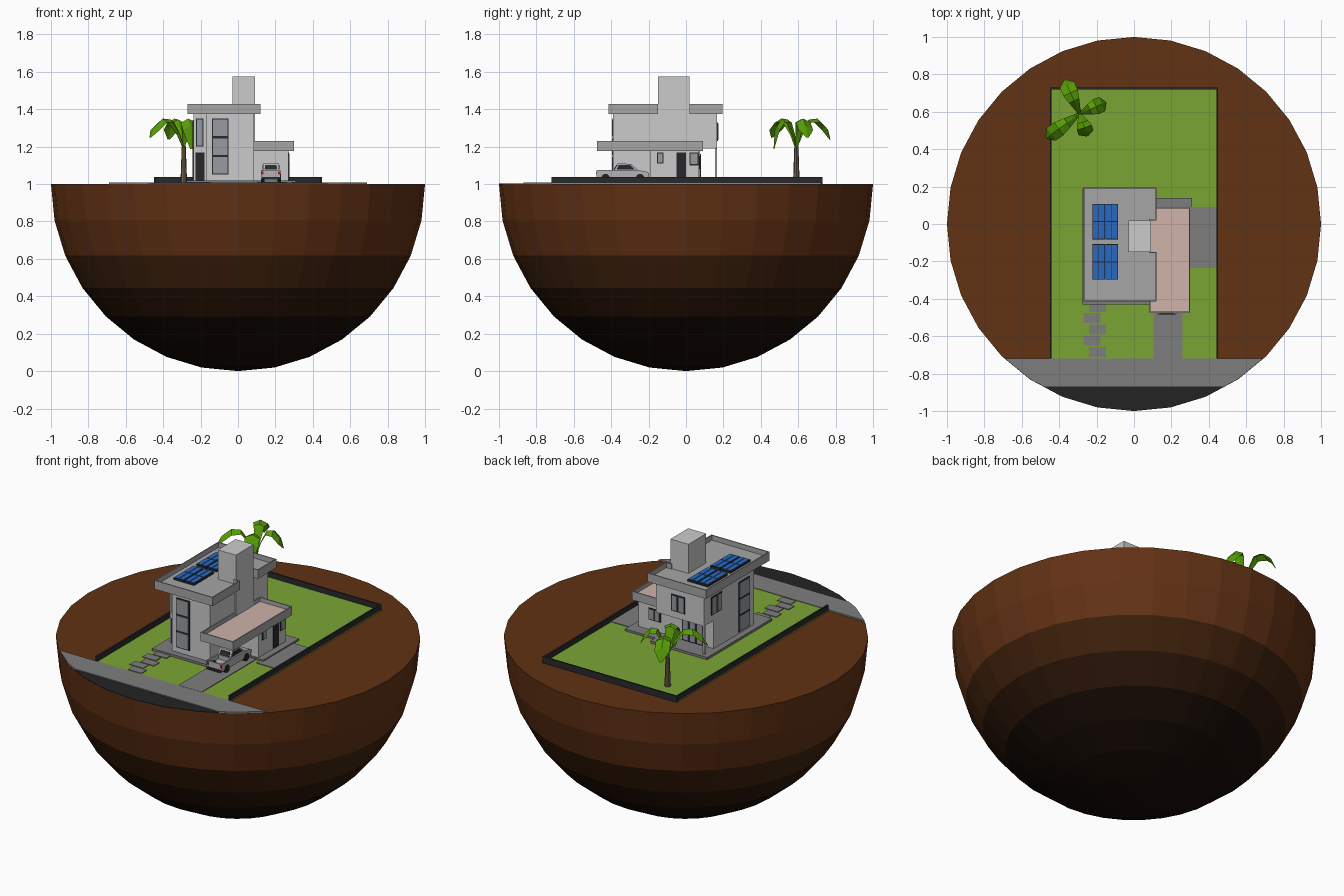
import bpy, bmesh, math
from mathutils import Vector

if "Cube" in bpy.data.objects:
    bpy.data.objects.remove(bpy.data.objects["Cube"])

mats = {}
def mat(name, rgb):
    # display colour -> linear diffuse colour
    if name not in mats:
        m = bpy.data.materials.new(name)
        m.diffuse_color = [(c / 255) ** 2.2 for c in rgb] + [1]
        m.use_nodes = True
        m.node_tree.nodes["Principled BSDF"].inputs["Base Color"].default_value = m.diffuse_color
        mats[name] = m
    return mats[name]

SOIL = [mat("soil_%d" % i, c) for i, c in enumerate(
    [(98, 53, 27), (66, 38, 20), (48, 28, 16), (30, 20, 13)])]
GRASS, DARK = mat("grass", (122, 163, 56)), mat("dark", (45, 45, 48))
PAVE, TRIM = mat("paving", (125, 125, 125)), mat("trim", (165, 165, 165))
TERRA, BLUE = mat("roof_tile", (205, 178, 168)), mat("solar_blue", (45, 105, 190))
GLASS, LEAF = mat("glass", (150, 155, 160)), mat("leaf", (88, 155, 15))
BARK, RED = mat("bark", (110, 95, 75)), mat("red", (190, 30, 25))
ROAD, CAR = mat("asphalt", (40, 40, 40)), mat("car_paint", (175, 178, 182))

def finish(name, bm, *ms):
    bmesh.ops.recalc_face_normals(bm, faces=bm.faces[:])
    me = bpy.data.meshes.new(name)
    bm.to_mesh(me)
    bm.free()
    ob = bpy.data.objects.new(name, me)
    bpy.context.collection.objects.link(ob)
    for m in ms:
        if m:
            me.materials.append(m)
    return ob

def prism(name, pts, h, m=None):
    # extrude a planar outline along vector h
    bm = bmesh.new()
    f = bm.faces.new([bm.verts.new(p) for p in pts])
    r = bmesh.ops.extrude_face_region(bm, geom=[f])
    bmesh.ops.translate(bm, vec=h, verts=[v for v in r["geom"] if isinstance(v, bmesh.types.BMVert)])
    if f not in bm.faces[:] or len(bm.faces) < len(pts) + 2:
        bm.faces.new([v for v in bm.verts[:len(pts)]])
    return finish(name, bm, m)

def box(name, x0, x1, y0, y1, z0, z1, m=None):
    return prism(name, [(x0, y0, z0), (x1, y0, z0), (x1, y1, z0), (x0, y1, z0)], (0, 0, z1 - z0), m)

def window(name, axis, sign, pos, a0, a1, z0, z1, cols=1, rows=1, pane=GLASS):
    # dark backing on a wall plane with slightly raised panes
    def slab(n, u0, u1, w0, w1, d, m):
        p0, p1 = sorted((pos - sign * .004, pos + sign * d))
        if axis == "y":
            box(n, u0, u1, p0, p1, w0, w1, m)
        else:
            box(n, p0, p1, u0, u1, w0, w1, m)
    slab(name + "_frame", a0, a1, z0, z1, .004, DARK)
    g, w, h = .006, (a1 - a0) / cols, (z1 - z0) / rows
    for i in range(cols):
        for j in range(rows):
            slab(name + "_pane", a0 + i * w + g, a0 + (i + 1) * w - g,
                 z0 + j * h + g, z0 + (j + 1) * h - g, .006, pane)

def roof(name, pts, z0, z1, deep, top):
    # slab with a sunken deck inside a thin parapet
    ob = prism(name, [(x, y, z0) for x, y in pts], (0, 0, z1 - z0), TRIM)
    bm = bmesh.new()
    bm.from_mesh(ob.data)
    f = next(f for f in bm.faces if f.calc_center_median().z > z1 - 1e-4)
    bmesh.ops.inset_region(bm, faces=[f], thickness=.009)
    r = bmesh.ops.extrude_face_region(bm, geom=[f])
    vs = [v for v in r["geom"] if isinstance(v, bmesh.types.BMVert)]
    deck = [x for x in r["geom"] if isinstance(x, bmesh.types.BMFace)]
    if f.is_valid:
        bmesh.ops.delete(bm, geom=[f], context="FACES_ONLY")
    bmesh.ops.translate(bm, vec=(0, 0, -deep), verts=vs)
    for d in deck:
        d.material_index = 1
    bm.to_mesh(ob.data)
    bm.free()
    ob.data.materials.append(top)

# half globe of layered soil
bm = bmesh.new()
bmesh.ops.create_uvsphere(bm, u_segments=32, v_segments=16, radius=1)
bmesh.ops.delete(bm, geom=[v for v in bm.verts if v.co.z > .01], context="VERTS")
bmesh.ops.contextual_create(bm, geom=[e for e in bm.edges if e.is_boundary])
bmesh.ops.translate(bm, vec=(0, 0, 1), verts=bm.verts[:])
for f in bm.faces:
    z = f.calc_center_median().z
    f.material_index = sum(z < t for t in (.617, .444, .293))
finish("soil_half_globe", bm, *SOIL)

# pavement and road, cut from the round rim
def rim_strip(name, y0, y1, h, m):
    bm = bmesh.new()
    bmesh.ops.create_circle(bm, segments=32, radius=.999, cap_ends=True)
    for y, s in ((y1, 1), (y0, -1)):
        bmesh.ops.bisect_plane(bm, geom=bm.verts[:] + bm.edges[:] + bm.faces[:],
                               plane_co=(0, y, 0), plane_no=(0, s, 0), clear_outer=True)
    pts = [(v.co.x, v.co.y, 1) for v in bm.faces[:][0].verts]
    bm.free()
    prism(name, pts, (0, 0, h), m)
rim_strip("sidewalk", -.87, -.72, .009, PAVE)
rim_strip("road", -1.1, -.87, .003, ROAD)

# garden and boundary wall
box("lawn", -.45, .45, -.72, .72, 1, 1.006, GRASS)
for x in (-.45, .44):
    box("side_garden_wall", x, x + .01, -.72, .73, 1, 1.038, DARK)
box("back_garden_wall", -.45, .45, .72, .73, 1, 1.038, DARK)
box("driveway", .105, .26, -.72, -.19, 1, 1.01, PAVE)
box("side_patio", .29, .44, -.235, .09, 1, 1.01, PAVE)
for i in range(5):
    x, y = (-.24, -.27)[i % 2], -.47 - .06 * i
    box("stepping_stone", x, x + .09, y, y + .053, 1, 1.01, PAVE)
box("house_base", -.275, .105, -.43, .19, 1, 1.02, PAVE)
box("annex_base", .1, .31, -.2, .14, 1, 1.018, PAVE)

# house volumes
box("ground_floor_front", -.168, .085, -.39, -.3, 1.01, 1.39)
box("ground_floor", -.238, .085, -.31, .075, 1.01, 1.2)
box("upper_floor", -.238, .085, -.31, .167, 1.19, 1.39)
box("annex", .08, .27, -.19, .07, 1.01, 1.19)
box("water_tower", -.03, .09, -.15, .02, 1.19, 1.575)
box("back_porch_post", -.238, -.226, .155, .167, 1.01, 1.2)
roof("main_roof", [(-.27, -.415), (.12, -.415), (.12, -.15), (.086, -.15), (.086, .02),
                   (.12, .02), (.12, .195), (-.27, .195)], 1.375, 1.428, .03, TRIM)
roof("annex_roof", [(.082, -.475), (.3, -.475), (.3, .09), (.082, .09)], 1.178, 1.23, .025, TERRA)

# windows and doors
window("front_tall_window", "y", -1, -.39, -.14, -.05, 1.05, 1.35, 1, 3)
window("front_door", "y", -1, -.31, -.228, -.18, 1.02, 1.17, 1, 1, DARK)
window("front_slim_window", "y", -1, -.31, -.225, -.185, 1.2, 1.35)
window("left_tall_window", "x", -1, -.238, -.265, -.16, 1.03, 1.33, 1, 3)
window("left_upper_window", "x", -1, -.238, 0, .1, 1.23, 1.34, 2, 1)
window("back_glass_door", "y", 1, .075, -.17, -.03, 1.02, 1.16, 3, 1)
window("back_upper_window", "y", 1, .167, -.11, -.02, 1.23, 1.33, 2, 1)
window("annex_back_window", "y", 1, .07, .12, .2, 1.08, 1.15, 2, 1)
window("annex_small_window", "x", 1, .27, -.155, -.12, 1.11, 1.17)
window("annex_door", "x", 1, .27, -.05, 0, 1.02, 1.17, 1, 1, DARK)
window("annex_side_window", "x", 1, .27, .018, .068, 1.1, 1.17)

# solar panels
for x in (-.222, -.152):
    for y in (-.298, -.082):
        box("solar_panel", x, x + .066, y, y + .19, 1.4, 1.412, DARK)
        for i in range(2):
            for j in range(2):
                a, b = x + .003 + .032 * i, y + .004 + .093 * j
                box("solar_cell", a, a + .028, b, b + .088, 1.41, 1.415, BLUE)

# pickup parked with its tail to the street
def side(name, prof, x0, x1, m):
    prism(name, [(x0, y, z) for y, z in prof], (x1 - x0, 0, 0), m)
side("truck_body", [(-.475, 1.028), (-.2, 1.028), (-.198, 1.058), (-.215, 1.068), (-.265, 1.075),
                    (-.375, 1.075), (-.375, 1.045), (-.475, 1.045)], .124, .228, CAR)
for x in (.124, .22):
    box("truck_bed_side", x, x + .008, -.475, -.375, 1.04, 1.075, CAR)
box("truck_tailgate", .124, .228, -.478, -.468, 1.03, 1.073, CAR)
box("rear_bumper", .128, .224, -.484, -.476, 1.024, 1.038, DARK)
side("truck_cab", [(-.385, 1.073), (-.255, 1.073), (-.295, 1.108), (-.365, 1.11)], .133, .219, CAR)
side("cab_side_glass", [(-.37, 1.079), (-.275, 1.079), (-.299, 1.102), (-.36, 1.103)], .131, .221, DARK)
prism("cab_rear_glass", [(.142, -.386, 1.078), (.21, -.386, 1.078), (.206, -.373, 1.102),
                         (.146, -.373, 1.102)], (0, .006, 0), DARK)
for x in (.125, .215):
    box("tail_light", x, x + .012, -.481, -.47, 1.05, 1.068, RED)
for x in (.132, .22):
    for y in (-.43, -.245):
        pts = [(x - .01, y + .023 * math.cos(a * math.pi / 6), 1.032 + .023 * math.sin(a * math.pi / 6))
               for a in range(12)]
        prism("wheel", pts, (.02, 0, 0), ROAD)

# palm trunk and arched folded fronds
bm = bmesh.new()
bmesh.ops.create_cone(bm, cap_ends=True, segments=8, radius1=.018, radius2=.011, depth=.2)
bmesh.ops.translate(bm, vec=(-.29, .59, 1.1), verts=bm.verts[:])
finish("palm_trunk", bm, BARK)
for tx, ty, tz in ((-.37, .77, 1.24), (-.15, .65, 1.25), (-.25, .47, 1.19), (-.47, .46, 1.25)):
    d = Vector((tx + .29, ty - .59, 0))
    n = Vector((-d.y, d.x, 0)).normalized()
    bm = bmesh.new()
    rows = []
    for t, z, w in ((0, 1.19, .006), (.15, 1.27, .016), (.38, 1.345, .03), (.62, 1.35, .042),
                    (.85, 1.31, .042), (1, tz, .006)):
        c = Vector((-.29, .59, z)) + d * t
        rows.append([bm.verts.new(c + n * w * s - Vector((0, 0, abs(s) * w * .5))) for s in (-1, 0, 1)])
    for a, b in zip(rows, rows[1:]):
        for i in range(2):
            bm.faces.new((a[i], a[i + 1], b[i + 1], b[i]))
    finish("palm_frond", bm, LEAF)
